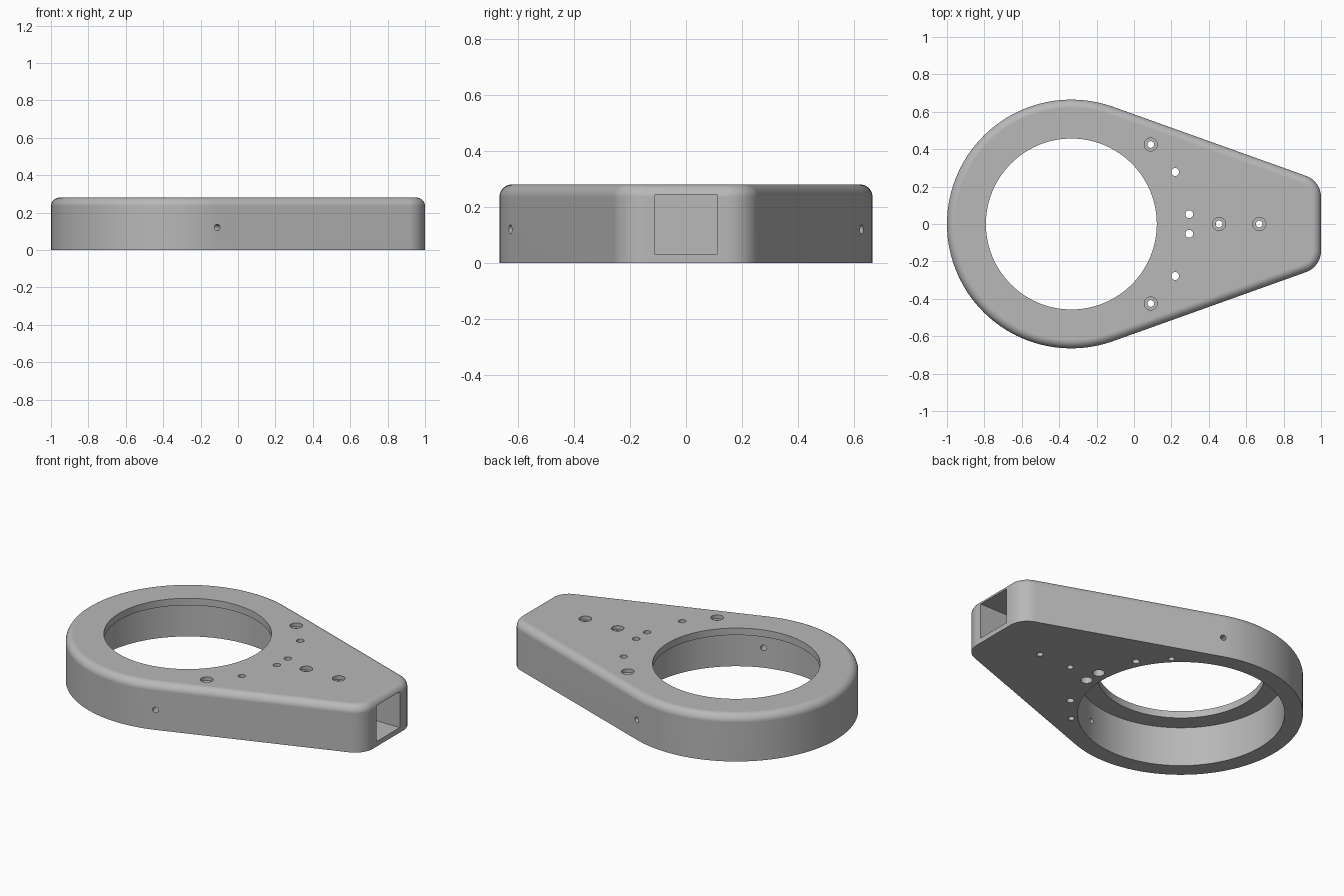
import bpy, bmesh
from math import pi, sin, cos, atan2
from mathutils import Matrix, Vector

cube = bpy.data.objects.get("Cube")
if cube:
    bpy.data.objects.remove(cube, do_unlink=True)

HEIGHT, FILLET = 0.28, 0.045
RING_X, RING_R = -0.335, 0.665
CORNER_X, CORNER_Y, CORNER_R = 0.88, 0.144, 0.12
TAPER = atan2(0.941, 0.337)        # direction of the tapered side's normal

grey = bpy.data.materials.new("plain grey")
grey.use_nodes = True
grey.diffuse_color = (0.48, 0.48, 0.48, 1)
grey.node_tree.nodes["Principled BSDF"].inputs["Base Color"].default_value = (0.48, 0.48, 0.48, 1)


def make_object(name, bm):
    bmesh.ops.recalc_face_normals(bm, faces=bm.faces)
    mesh = bpy.data.meshes.new(name)
    bm.to_mesh(mesh)
    bm.free()
    mesh.materials.append(grey)
    obj = bpy.data.objects.new(name, mesh)
    bpy.context.collection.objects.link(obj)
    return obj


def arc(cx, cy, r, a0, a1, steps):
    return [(cx + r * cos(a0 + (a1 - a0) * i / steps),
             cy + r * sin(a0 + (a1 - a0) * i / steps)) for i in range(steps + 1)]


def outline(inset):
    # Rounded teardrop: large ring end and two small corners
    r = CORNER_R - inset
    return (arc(RING_X, 0, RING_R - inset, TAPER, 2 * pi - TAPER, 72)
            + arc(CORNER_X, -CORNER_Y, r, -TAPER, 0, 12)
            + arc(CORNER_X, CORNER_Y, r, 0, TAPER, 12))


def skin(name, loops):
    # Bridge stacked loops of equal length and cap both ends
    bm = bmesh.new()
    rows = [[bm.verts.new(p) for p in loop] for loop in loops]
    n = len(rows[0])
    for low, high in zip(rows, rows[1:]):
        for i in range(n):
            j = (i + 1) % n
            bm.faces.new((low[i], low[j], high[j], high[i]))
    bm.faces.new(rows[0][::-1])
    bm.faces.new(rows[-1])
    return make_object(name, bm)


def lathe(name, profile, place, segments=24):
    # Round cutter from (radius, height) steps
    loops = []
    for r, z in profile:
        loops.append([place @ Vector((r * cos(2 * pi * i / segments),
                                      r * sin(2 * pi * i / segments), z))
                      for i in range(segments)])
    return skin(name, loops)


# Body with rounded top edge
levels = [(0, 0)]
for k in range(9):
    a = k / 8 * pi / 2
    levels.append((FILLET * (1 - cos(a)), HEIGHT - FILLET + FILLET * sin(a)))
body = skin("bracket_body", [[(x, y, z) for x, y in outline(d)] for d, z in levels])

cutters = []

# Main bore with a thin lip at the top
cutters.append(lathe("bore_cutter",
                     [(0.565, -0.1), (0.565, 0.238), (0.457, 0.238), (0.457, 0.4)],
                     Matrix.Translation((RING_X, 0, 0)), 96))

# Square socket in the narrow end
bm = bmesh.new()
bmesh.ops.create_cube(bm, size=1, matrix=Matrix.Translation((0.73, 0, 0.1375))
                      @ Matrix.Diagonal((0.74, 0.22, 0.215, 1)))
cutters.append(make_object("socket_cutter", bm))

# Vertical holes: recessed on top, plain, and recessed underneath
recessed = [(0.018, -0.1), (0.018, 0.258), (0.035, 0.258), (0.035, 0.4)]
plain = [(0.021, -0.1), (0.021, 0.4)]
recessed_below = [(0.033, -0.1), (0.033, 0.12), (0.021, 0.12), (0.021, 0.4)]
holes = [(0.455, 0, recessed), (0.67, 0, recessed)]
for side in (-1, 1):
    holes += [(0.09, side * 0.425, recessed),
              (0.22, side * 0.278, plain),
              (0.295, side * 0.052, recessed_below)]
for x, y, profile in holes:
    cutters.append(lathe("hole_cutter", profile, Matrix.Translation((x, y, 0))))

# Radial set screw holes through the ring wall
for side in (-1, 1):
    place = (Matrix.Translation((RING_X, 0, 0.12)) @ Matrix.Rotation(side * TAPER, 4, 'Z')
             @ Matrix.Rotation(pi / 2, 4, 'Y'))
    cutters.append(lathe("screw_hole_cutter", [(0.017, 0.48), (0.017, 0.8)], place))

# Apply the cuts and remove the cutters
bpy.ops.object.select_all(action='DESELECT')
bpy.context.view_layer.objects.active = body
body.select_set(True)
for cutter in cutters:
    cutter.hide_render = True
    mod = body.modifiers.new("cut", 'BOOLEAN')
    mod.operation = 'DIFFERENCE'
    mod.solver = 'EXACT'
    mod.object = cutter
    bpy.ops.object.modifier_apply(modifier=mod.name)
    bpy.data.objects.remove(cutter, do_unlink=True)

# Smooth curves, crisp edges, even shading on the flats
bpy.ops.object.shade_smooth_by_angle(angle=pi / 6)
weighted = body.modifiers.new("even_shading", 'WEIGHTED_NORMAL')
weighted.keep_sharp = True
